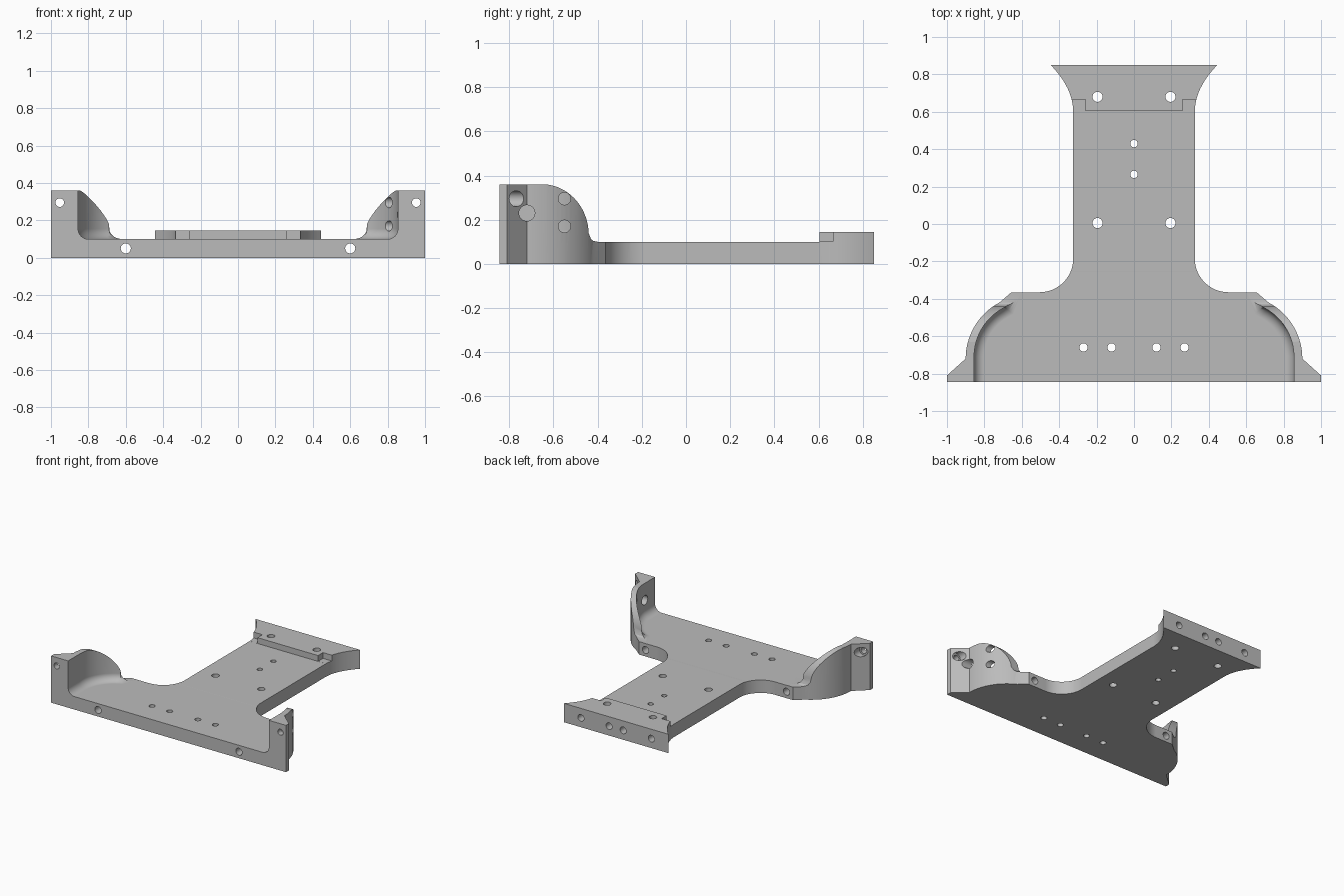
import bpy, bmesh
from math import sin, cos, radians, pi
from mathutils import Vector, Matrix

cube = bpy.data.objects.get("Cube")
if cube:
    bpy.data.objects.remove(cube)

grey = bpy.data.materials.new("plain_grey")
grey.use_nodes = True
GREY = (0.5, 0.5, 0.5, 1)
grey.diffuse_color = GREY
grey.node_tree.nodes["Principled BSDF"].inputs["Base Color"].default_value = GREY


def arc(cx, cy, rx, ry, start, end, steps=16):
    angles = [radians(start + (end - start) * i / steps) for i in range(steps + 1)]
    return [(cx + rx * cos(a), cy + ry * sin(a)) for a in angles]


def mirrored(half):
    return half + [(-x, y) for x, y in reversed(half)]


def make_object(name, bm):
    bmesh.ops.recalc_face_normals(bm, faces=bm.faces)
    mesh = bpy.data.meshes.new(name)
    bm.to_mesh(mesh)
    bm.free()
    mesh.materials.append(grey)
    obj = bpy.data.objects.new(name, mesh)
    bpy.context.collection.objects.link(obj)
    return obj


def prism(points, depth):
    """Extrude 3D outline points along the depth vector."""
    bm = bmesh.new()
    face = bm.faces.new([bm.verts.new(p) for p in points])
    extruded = bmesh.ops.extrude_face_region(bm, geom=[face])["geom"]
    moved = [g for g in extruded if isinstance(g, bmesh.types.BMVert)]
    bmesh.ops.translate(bm, verts=moved, vec=depth)
    return bm


def cut(target, bm):
    """Subtract a temporary solid and discard it."""
    cutter = make_object("cutter", bm)
    cutter.hide_render = True
    mod = target.modifiers.new("cut", 'BOOLEAN')
    mod.operation = 'DIFFERENCE'
    mod.solver = 'EXACT'
    mod.object = cutter
    bpy.context.view_layer.objects.active = target
    bpy.ops.object.modifier_apply(modifier=mod.name)
    bpy.data.objects.remove(cutter)


def drill(target, start, end, radius):
    """Cut a round hole between two points."""
    start, end = Vector(start), Vector(end)
    axis = end - start
    bm = bmesh.new()
    spin = axis.to_track_quat('Z', 'Y').to_matrix().to_4x4()
    bmesh.ops.create_cone(bm, cap_ends=True, segments=28, radius1=radius, radius2=radius,
                          depth=axis.length,
                          matrix=Matrix.Translation((start + end) / 2) @ spin)
    cut(target, bm)


# Full-height blank with flared tail, filleted neck and curved wings
flare = [(0.325 + 0.12 * (1 - i / 12) ** 2, 0.85 - 0.25 * i / 12) for i in range(13)]
outline = flare + arc(0.505, -0.185, 0.18, 0.18, 180, 270)
outline += [(0.655, -0.365)] + arc(0.56, -0.72, 0.34, 0.34, 62, 0)
outline += [(1.0, -0.81), (1.0, -0.845)]
bracket = make_object("mounting_bracket",
                      prism([(x, y, 0) for x, y in mirrored(outline)], (0, 0, 0.36)))

# Pocket between the side walls, rounded along its floor
inner = [(0.6, -0.2)] + arc(0.56, -0.71, 0.295, 0.295, 64, 0) + [(0.855, -1.1)]
pocket = prism([(x, y, 0.0995) for x, y in mirrored(inner)], (0, 0, 0.5))
floor_edges = [e for e in pocket.edges if all(v.co.z < 0.11 for v in e.verts)]
bmesh.ops.bevel(pocket, geom=floor_edges, offset=0.055, segments=8, profile=0.5,
                affect='EDGES')
cut(bracket, pocket)

# Side profile: rounded wall ends, low plate and raised tail pad
profile = [(-0.68, 0.5), (-0.68, 0.37)] + arc(-0.65, 0.13, 0.21, 0.23, 82, 2)
profile += [(-0.43, 0.112), (-0.42, 0.104), (-0.4, 0.1)]
profile += [(0.605, 0.1), (0.605, 0.145), (1.0, 0.145), (1.0, 0.5)]
cut(bracket, prism([(-1.2, y, z) for y, z in profile], (2.4, 0, 0)))

# Corner notches beside the tail pad lip
for side in (-1, 1):
    notch = [(0.258, 0.59), (0.5, 0.59), (0.5, 0.665), (0.258, 0.665)]
    cut(bracket, prism([(side * x, y, 0.1005) for x, y in notch], (0, 0, 0.2)))

# Vertical holes on the centre line
for y in (0.43, 0.265):
    drill(bracket, (0, y, -0.1), (0, y, 0.3), 0.02)

for side in (-1, 1):
    # Vertical hole pairs
    for x, y, r in ((0.195, 0.68, 0.027), (0.195, 0.005, 0.027),
                    (0.27, -0.66, 0.022), (0.12, -0.66, 0.022)):
        drill(bracket, (side * x, y, -0.1), (side * x, y, 0.3), r)
    # Front holes through the wings and wall tops, with rear counterbores
    drill(bracket, (side * 0.6, -1, 0.05), (side * 0.6, -0.2, 0.05), 0.027)
    drill(bracket, (side * 0.953, -1, 0.295), (side * 0.953, -0.6, 0.295), 0.023)
    drill(bracket, (side * 0.953, -0.8, 0.295), (side * 0.953, -0.6, 0.295), 0.036)
    # Blind holes in the tail end
    for x in (0.3, 0.06):
        drill(bracket, (side * x, 1, 0.072), (side * x, 0.73, 0.072), 0.026)

# Cross holes in the left wall only
for y, z, r in ((-0.55, 0.295, 0.028), (-0.55, 0.17, 0.028), (-0.72, 0.23, 0.036)):
    drill(bracket, (0.7, y, z), (1.1, y, z), r)

# Smooth curves with crisp edges
bpy.ops.object.select_all(action='DESELECT')
bracket.select_set(True)
bpy.context.view_layer.objects.active = bracket
bpy.ops.object.shade_smooth_by_angle(angle=radians(30))
weighted = bracket.modifiers.new("even_normals", 'WEIGHTED_NORMAL')
weighted.keep_sharp = True
